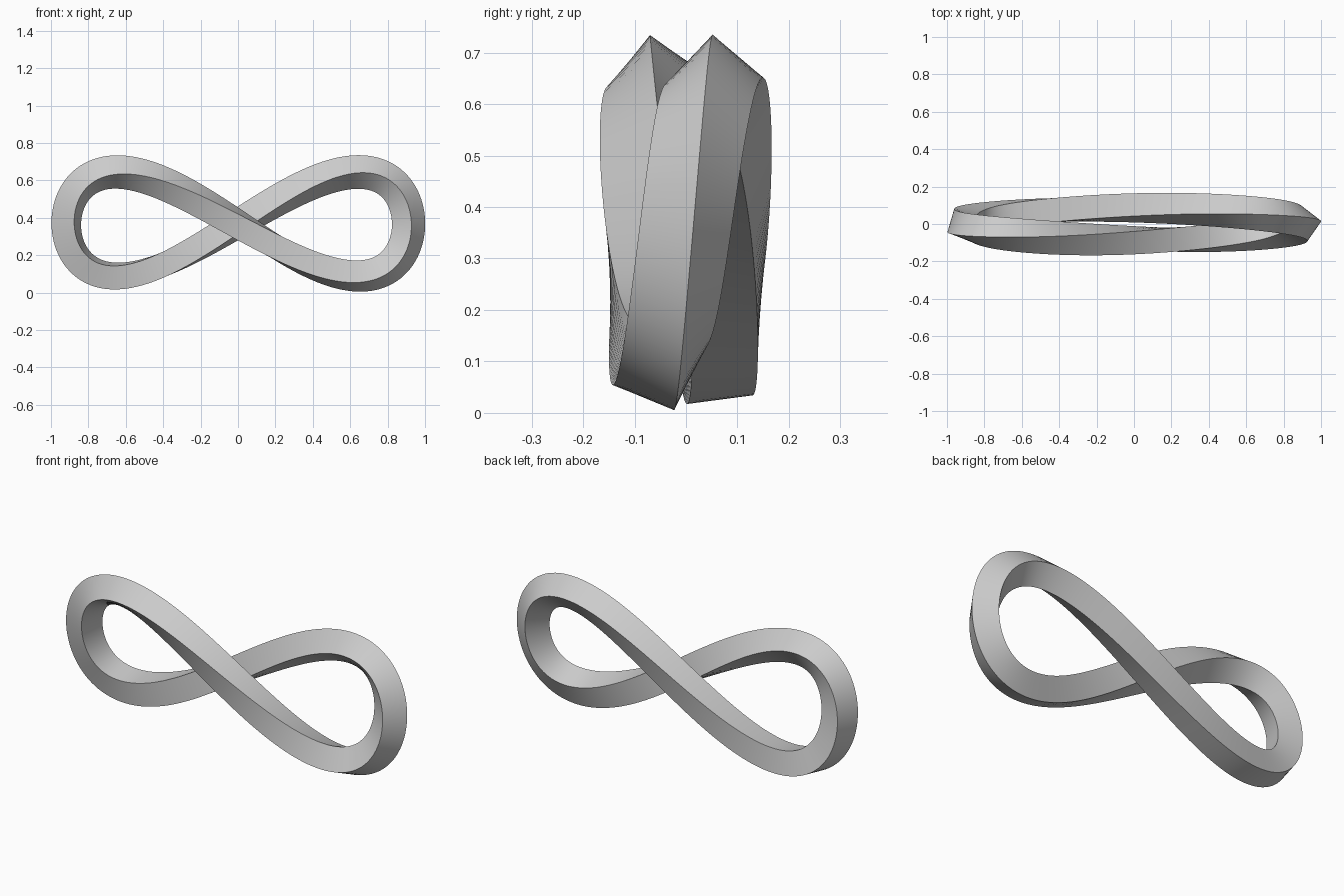
import bpy
import bmesh
from math import sin, cos, radians, tau, pi
from mathutils import Vector

cube = bpy.data.objects.get("Cube")
if cube:
    bpy.data.objects.remove(cube, do_unlink=True)

RINGS = 192
RADIUS = 0.09  # half diagonal of the square section


def path(t):
    """Figure-eight centreline whose strands pass in front and behind."""
    return Vector((0.915 * cos(t) - 0.003,
                   0.083 * sin(t) - 0.0025 * sin(3 * t),
                   0.367 + 0.278 * sin(2 * t)))


def roll(t):
    """Roll of the square section: half a turn per lap, mostly at the crossing."""
    wave = 16.1 - 9.5 * cos(t) + 1.3 * sin(t) + 2.7 * cos(2 * t) + 9 * sin(2 * t)
    return radians(wave) - t / 2


# Twisted square band
bm = bmesh.new()
rings = []
for i in range(RINGS):
    t = tau * i / RINGS
    tangent = (path(t + 0.001) - path(t - 0.001)).normalized()
    side = Vector((0, 1, 0)).cross(tangent).normalized()
    back = tangent.cross(side)
    ring = []
    for k in range(4):
        a = roll(t) + k * pi / 2
        ring.append(bm.verts.new(path(t) + RADIUS * (side * cos(a) + back * sin(a))))
    rings.append(ring)

for i, ring in enumerate(rings):
    following = rings[(i + 1) % RINGS]
    # the half turn shifts the corners by two where the band closes
    shift = 2 if i == RINGS - 1 else 0
    for k in range(4):
        n = (k + 1) % 4
        bm.faces.new((ring[k], ring[n],
                      following[(n + shift) % 4], following[(k + shift) % 4]))
bmesh.ops.recalc_face_normals(bm, faces=bm.faces)

mesh = bpy.data.meshes.new("twisted_band")
bm.to_mesh(mesh)
bm.free()
band = bpy.data.objects.new("twisted_band", mesh)
bpy.context.collection.objects.link(band)

# Plain grey
grey = bpy.data.materials.new("light_grey")
grey.use_nodes = True
colour = (0.6, 0.6, 0.6, 1)
grey.diffuse_color = colour
grey.node_tree.nodes["Principled BSDF"].inputs["Base Color"].default_value = colour
mesh.materials.append(grey)

# Smooth along the band, sharp at its four edges
bpy.ops.object.select_all(action='DESELECT')
band.select_set(True)
bpy.context.view_layer.objects.active = band
bpy.ops.object.shade_smooth_by_angle(angle=radians(40))
